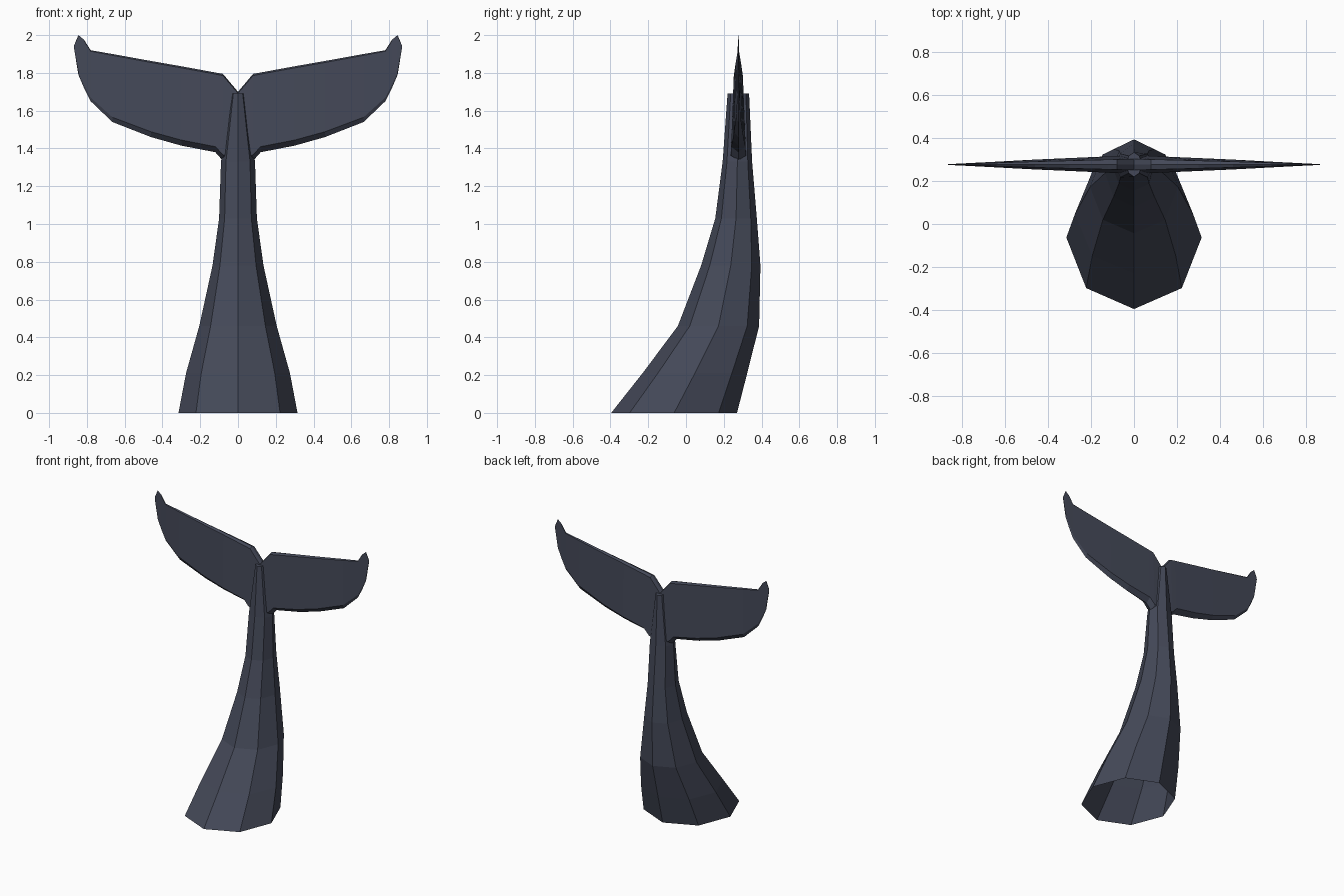
import bpy, bmesh, math

if "Cube" in bpy.data.objects:
    bpy.data.objects.remove(bpy.data.objects["Cube"])

slate = bpy.data.materials.new("dark slate")
slate.diffuse_color = (0.058, 0.066, 0.098, 1)
slate.use_nodes = True
slate.node_tree.nodes["Principled BSDF"].inputs["Base Color"].default_value = slate.diffuse_color


def loft(name, rings, cap_last=False):
    """Join equal-sized closed rings of points with flat quads."""
    bm = bmesh.new()
    loops = [[bm.verts.new(p) for p in ring] for ring in rings]
    for a, b in zip(loops, loops[1:]):
        n = len(a)
        for i in range(n):
            j = (i + 1) % n
            bm.faces.new((a[i], a[j], b[j], b[i]))
    if cap_last:
        bm.faces.new(loops[-1])
    bmesh.ops.recalc_face_normals(bm, faces=bm.faces[:])
    mesh = bpy.data.meshes.new(name)
    bm.to_mesh(mesh)
    bm.free()
    mesh.materials.append(slate)
    obj = bpy.data.objects.new(name, mesh)
    bpy.context.collection.objects.link(obj)
    return obj


# Tail stalk: eight-sided, open at the base (z, y centre, x radius, y radius)
stalk = [(0, -0.063, 0.315, 0.333), (0.21, 0.047, 0.275, 0.277),
         (0.46, 0.172, 0.205, 0.215), (0.78, 0.237, 0.135, 0.157),
         (1.03, 0.265, 0.10, 0.11), (1.33, 0.272, 0.09, 0.078),
         (1.69, 0.277, 0.035, 0.057)]
rings = [[(rx * math.cos(k * math.pi / 4), cy + ry * math.sin(k * math.pi / 4), z)
          for k in range(8)] for z, cy, rx, ry in stalk]
loft("tail_stalk", rings, cap_last=True)

# Flukes: thin six-sided sections along the span (x, z low, z high, half thickness)
FLUKE_Y = 0.277
span = [(0, 1.31, 1.70, 0.042), (0.08, 1.335, 1.795, 0.040),
        (0.12, 1.38, 1.802, 0.038), (0.30, 1.415, 1.835, 0.030),
        (0.46, 1.46, 1.863, 0.023), (0.665, 1.54, 1.90, 0.012),
        (0.78, 1.65, 1.92, 0.006), (0.815, 1.72, 1.975, 0.004),
        (0.845, 1.79, 2.0, 0.003), (0.868, 1.93, 1.945, 0.001)]


def section(x, lo, hi, t):
    h = hi - lo
    profile = [(0, lo), (t, lo + 0.07 * h), (t * 0.6, hi - 0.02 * h),
               (0, hi), (-t * 0.6, hi - 0.02 * h), (-t, lo + 0.07 * h)]
    return [(x, FLUKE_Y + y, z) for y, z in profile]


flukes = loft("tail_flukes", [section(*s) for s in span], cap_last=True)
mirror = flukes.modifiers.new("mirror", 'MIRROR')
mirror.use_axis[0] = True
mirror.use_clip = True
